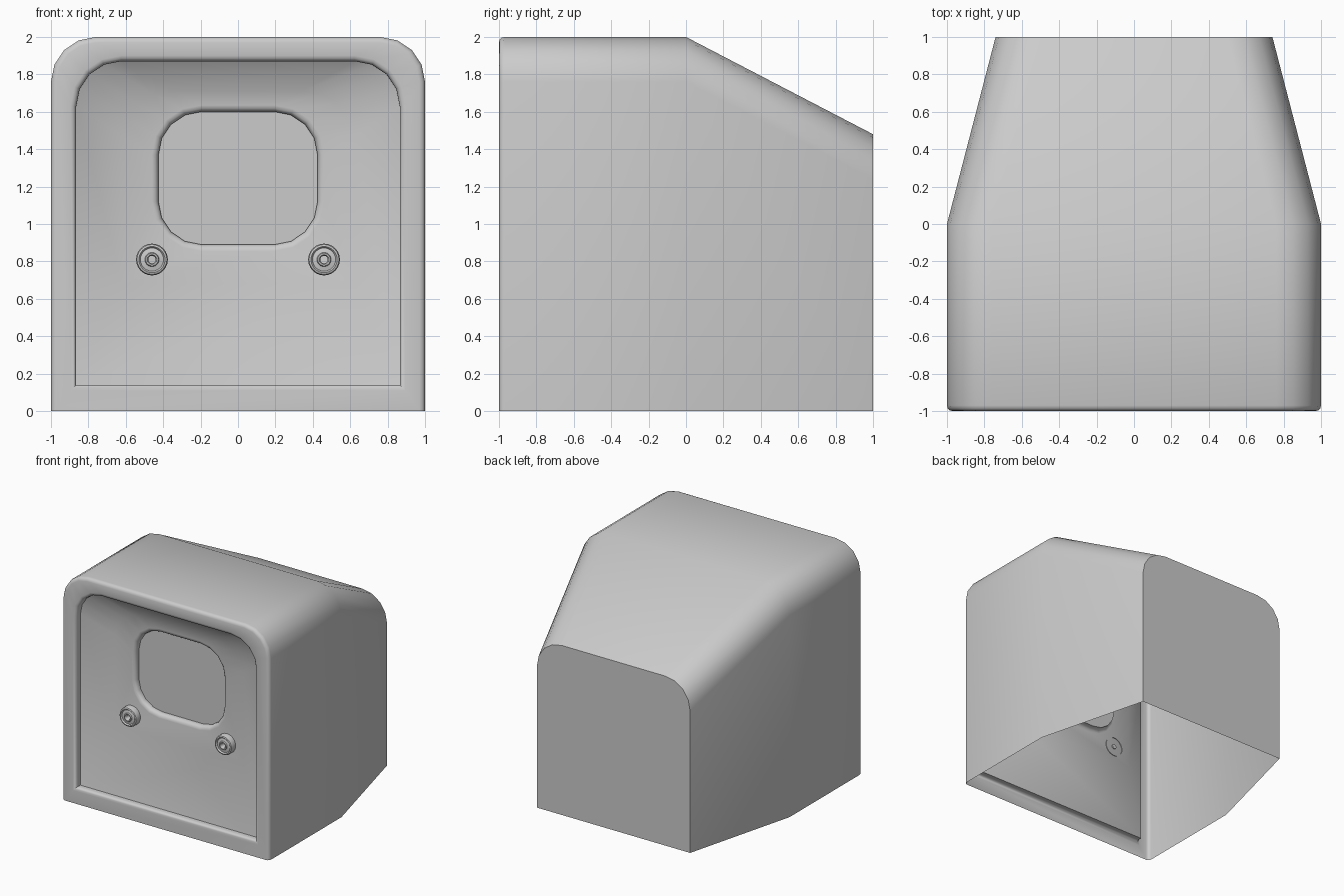
import bpy, bmesh, math

if "Cube" in bpy.data.objects:
    bpy.data.objects.remove(bpy.data.objects["Cube"])

SEG = 4


def ring(bm, y, w, z0, z1, rx, rz, rb=0.0):
    """Rounded rectangle in the XZ plane; rb is the bottom corner radius."""
    verts = []
    corners = [(1, z0, -90, rb, rb), (1, z1, 0, rx, rz),
               (-1, z1, 90, rx, rz), (-1, z0, 180, rb, rb)]
    for sx, z, start, ax, az in corners:
        cx = sx * (w - ax)
        cz = z + az if z == z0 else z - az
        for k in range(SEG + 1):
            t = math.radians(start + 90 * k / SEG)
            verts.append(bm.verts.new((cx + ax * math.cos(t), y, cz + az * math.sin(t))))
    return verts


def bridge(bm, a, b, closed=True):
    n = len(a)
    for i in range(n if closed else n - 1):
        j = (i + 1) % n
        bm.faces.new((a[i], a[j], b[j], b[i]))


def finish(bm, name, angle=40):
    bmesh.ops.remove_doubles(bm, verts=bm.verts, dist=0.0002)
    bmesh.ops.dissolve_degenerate(bm, edges=bm.edges, dist=0.0002)
    me = bpy.data.meshes.new(name)
    bm.to_mesh(me)
    bm.free()
    ob = bpy.data.objects.new(name, me)
    bpy.context.collection.objects.link(ob)
    bpy.ops.object.select_all(action='DESELECT')
    ob.select_set(True)
    bpy.context.view_layer.objects.active = ob
    bpy.ops.object.shade_smooth_by_angle(angle=math.radians(angle))
    return ob


# Housing: tapered sheet shell, open underneath, closed at the back
bm = bmesh.new()
shell = [ring(bm, 1, 0.74, 0, 1.48, 0.24, 0.24),
         ring(bm, 0, 1, 0, 2, 0.24, 0.24)]
F = 0.03
for k in range(4):
    t = math.pi / 2 * k / 3
    d = F * (1 - math.cos(t))
    shell.append(ring(bm, -1 + F - F * math.sin(t), 1 - d, 0, 2 - d, 0.24 - d, 0.24 - d))
bm.faces.new(list(reversed(shell[0])))
for a, b in zip(shell, shell[1:]):
    bridge(bm, a, b, closed=False)

# Front frame with rounded inner lip, then sloped recess and flat panel
inner = [shell[-1]]
for k in range(4):
    t = math.pi / 2 * k / 3
    d = F * (1 - math.sin(t))
    inner.append(ring(bm, -1 + F * (1 - math.cos(t)), 0.865 + d, 0.14 - d, 1.87 + d,
                      0.24 + d, 0.24 + d))
inner.append(ring(bm, -0.94, 0.865, 0.14, 1.87, 0.24, 0.24))
inner.append(ring(bm, -0.81, 0.62, 0.68, 1.71, 0.28, 0.24))

# Window opening with rounded edge
W = 0.035
for k in range(4):
    t = math.pi / 2 * k / 3
    d = W * (1 - math.sin(t))
    r = 0.23 + d
    inner.append(ring(bm, -0.81 + W * (1 - math.cos(t)), 0.425 + d, 0.89 - d, 1.6 + d, r, r, r))
inner.append(ring(bm, -0.76, 0.425, 0.89, 1.6, 0.23, 0.23, 0.23))
for a, b in zip(inner, inner[1:]):
    bridge(bm, a, b)
finish(bm, "housing")

# Flat screen closing the window
bm = bmesh.new()
bm.faces.new(ring(bm, -0.76, 0.425, 0.89, 1.6, 0.23, 0.23, 0.23))
finish(bm, "screen")

# Knobs: lathed button with a raised rim and central socket
profile = [(0.085, -0.805), (0.085, -0.85), (0.08, -0.862), (0.07, -0.866), (0.064, -0.86),
           (0.062, -0.855), (0.038, -0.86), (0.034, -0.87), (0.026, -0.87), (0.02, -0.86),
           (0.02, -0.80)]
N = 24
for side, sx in (("left", -1), ("right", 1)):
    bm = bmesh.new()
    rows = [[bm.verts.new((sx * 0.46 + r * math.cos(2 * math.pi * i / N), y,
                           0.81 + r * math.sin(2 * math.pi * i / N))) for i in range(N)]
            for r, y in profile]
    for a, b in zip(rows, rows[1:]):
        bridge(bm, a, b)
    bm.faces.new(rows[-1])
    finish(bm, side + "_knob", 35)
